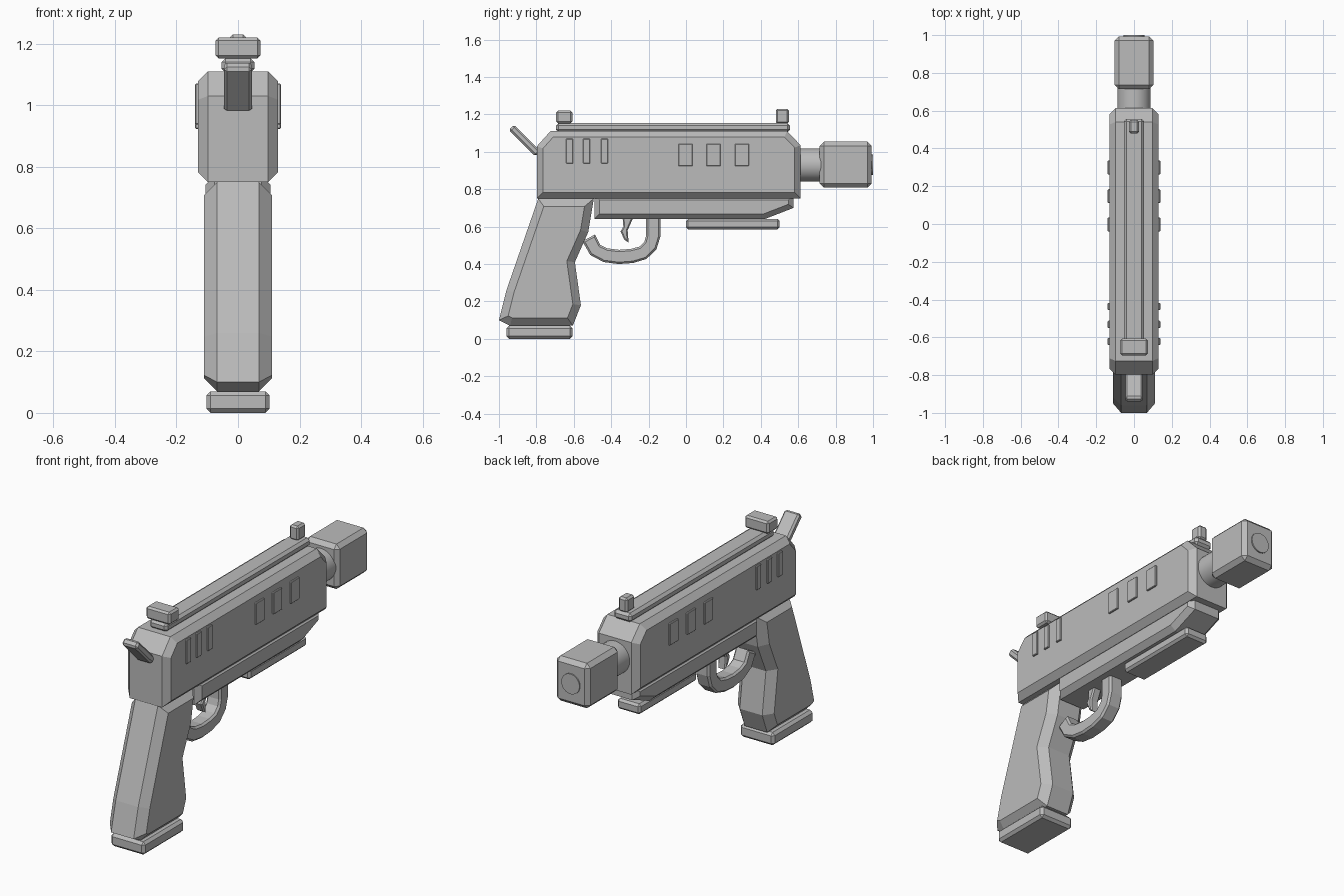
import bpy, bmesh, math
from mathutils import Vector, Matrix

if "Cube" in bpy.data.objects:
    bpy.data.objects.remove(bpy.data.objects["Cube"])

grey = bpy.data.materials.new("gunmetal_grey")
grey.diffuse_color = (0.5, 0.5, 0.5, 1)
grey.use_nodes = True
grey.node_tree.nodes["Principled BSDF"].inputs["Base Color"].default_value = grey.diffuse_color


def finish(name, bm):
    bmesh.ops.recalc_face_normals(bm, faces=bm.faces)
    mesh = bpy.data.meshes.new(name)
    bm.to_mesh(mesh)
    bm.free()
    mesh.materials.append(grey)
    ob = bpy.data.objects.new(name, mesh)
    bpy.context.collection.objects.link(ob)
    return ob


def prism(name, profile, half, bevel):
    """Side profile (y, z) extruded across x, with both caps chamfered."""
    bm = bmesh.new()
    left = [bm.verts.new((-half, y, z)) for y, z in profile]
    right = [bm.verts.new((half, y, z)) for y, z in profile]
    caps = [bm.faces.new(left), bm.faces.new(right[::-1])]
    n = len(profile)
    for i in range(n):
        j = (i + 1) % n
        bm.faces.new((left[i], right[i], right[j], left[j]))
    bmesh.ops.recalc_face_normals(bm, faces=bm.faces)
    edges = [e for f in caps for e in f.edges]
    bmesh.ops.bevel(bm, geom=edges, offset=bevel, segments=1,
                    affect='EDGES', clamp_overlap=True)
    return finish(name, bm)


def box(name, x, y, z, bevel, tilt=0):
    """Chamfered box from (min, max) ranges, tilted about x."""
    bm = bmesh.new()
    size = [r[1] - r[0] for r in (x, y, z)]
    mid = [(r[0] + r[1]) / 2 for r in (x, y, z)]
    bmesh.ops.create_cube(bm, size=1)
    bmesh.ops.scale(bm, vec=size, verts=bm.verts)
    bmesh.ops.bevel(bm, geom=bm.edges[:], offset=bevel, segments=1, affect='EDGES')
    bm.transform(Matrix.Translation(mid) @ Matrix.Rotation(tilt, 4, 'X'))
    return finish(name, bm)


def tube(name, radius, y0, y1, z):
    bm = bmesh.new()
    bmesh.ops.create_cone(bm, cap_ends=True, segments=32, radius1=radius,
                          radius2=radius, depth=y1 - y0)
    bm.transform(Matrix.Translation((0, (y0 + y1) / 2, z)) @ Matrix.Rotation(math.pi / 2, 4, 'X'))
    for f in bm.faces:
        f.smooth = len(f.verts) == 4
    for e in bm.edges:
        e.smooth = all(f.smooth for f in e.link_faces)
    return finish(name, bm)


def ribbon(path, half):
    """Closed outline of constant thickness around a path."""
    pts = [Vector(p) for p in path]
    a, b = [], []
    for i, p in enumerate(pts):
        d = (pts[min(i + 1, len(pts) - 1)] - pts[max(i - 1, 0)]).normalized()
        n = Vector((-d.y, d.x)) * half
        a.append(p + n)
        b.append(p - n)
    return [tuple(p) for p in a + b[::-1]]


# Main body and lower frame
prism("slide", [(-0.797, 0.75), (-0.797, 1.03), (-0.725, 1.11), (0.54, 1.11),
                (0.613, 1.035), (0.613, 0.75)], 0.13, 0.032)
prism("lower_frame", [(-0.49, 0.77), (-0.49, 0.64), (0.42, 0.64), (0.575, 0.70),
                      (0.575, 0.77)], 0.105, 0.028)

# Grip and magazine base
prism("grip", [(-0.79, 0.75), (-0.96, 0.26), (-1.0, 0.10), (-0.94, 0.07), (-0.605, 0.07),
               (-0.562, 0.18), (-0.594, 0.41), (-0.523, 0.57), (-0.493, 0.75)], 0.11, 0.042)
box("magazine_base", (-0.103, 0.103), (-0.96, -0.607), (0, 0.07), 0.014)

# Barrel, muzzle block and bore ring
tube("barrel", 0.088, 0.58, 0.74, 0.93)
box("muzzle_block", (-0.102, 0.102), (0.715, 0.993), (0.808, 1.054), 0.022)
tube("bore_disc", 0.055, 0.95, 1.0, 0.93)

# Top rail and sights
box("top_rail", (-0.054, 0.054), (-0.695, 0.556), (1.105, 1.154), 0.014)
box("rear_sight", (-0.073, 0.073), (-0.695, -0.607), (1.152, 1.22), 0.01)
box("front_sight", (-0.027, 0.027), (0.48, 0.55), (1.15, 1.23), 0.01)

# Hammer at the rear
box("hammer", (-0.046, 0.046), (-0.882, -0.842), (0.96, 1.16), 0.01, math.radians(45))

# Raised plates on both sides of the slide
for side, s in (("left", -1), ("right", 1)):
    xr = tuple(sorted((s * 0.12, s * 0.139)))
    for i, y in enumerate((-0.003, 0.147, 0.299)):
        box(f"side_port_{side}_{i}", xr, (y - 0.037, y + 0.037), (0.923, 1.043), 0.003)
    for i, y in enumerate((-0.622, -0.531, -0.436)):
        box(f"grip_rib_{side}_{i}", xr, (y - 0.019, y + 0.019), (0.938, 1.07), 0.003)

# Accessory rail under the frame
box("under_rail", (-0.07, 0.07), (0.0, 0.50), (0.585, 0.642), 0.012)

# Trigger and guard
prism("trigger_guard", ribbon([(-0.175, 0.66), (-0.175, 0.55), (-0.19, 0.50), (-0.23, 0.46),
                               (-0.29, 0.443), (-0.36, 0.438), (-0.43, 0.447),
                               (-0.485, 0.475), (-0.52, 0.54)], 0.038), 0.042, 0.01)
prism("trigger", [(-0.34, 0.66), (-0.277, 0.66), (-0.312, 0.58), (-0.307, 0.515),
                  (-0.33, 0.53), (-0.35, 0.575), (-0.335, 0.60)], 0.025, 0.007)
